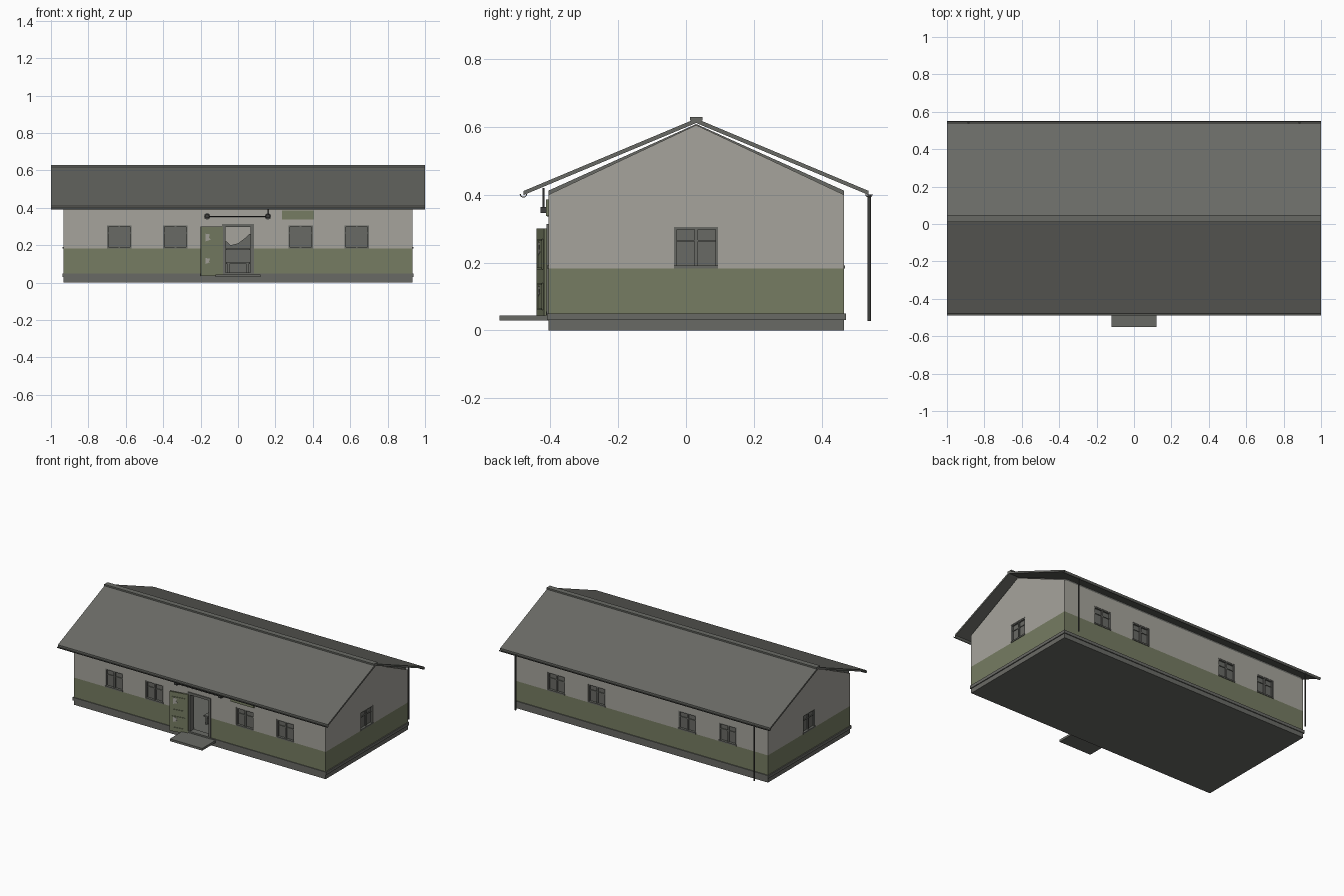
import bpy, bmesh, math
from mathutils import Matrix, Vector

if "Cube" in bpy.data.objects:
    bpy.data.objects.remove(bpy.data.objects["Cube"])


def srgb(r, g, b):
    f = lambda c: (c / 255 / 12.92) if c < 10 else ((c / 255 + 0.055) / 1.055) ** 2.4
    return (f(r), f(g), f(b), 1)


def material(name, *rgb):
    m = bpy.data.materials.new(name)
    m.diffuse_color = srgb(*rgb)
    m.use_nodes = True
    m.node_tree.nodes["Principled BSDF"].inputs["Base Color"].default_value = m.diffuse_color
    return m


PLASTER = material("pale_plaster", 166, 164, 156)
GREEN = material("olive_green", 118, 124, 98)
GREY = material("concrete_grey", 105, 106, 101)
DARK = material("dark_metal", 62, 63, 61)


def finish(name, bm, mats, matrix=Matrix()):
    me = bpy.data.meshes.new(name)
    bm.to_mesh(me)
    bm.free()
    for m in mats:
        me.materials.append(m)
    ob = bpy.data.objects.new(name, me)
    ob.matrix_world = matrix
    bpy.context.collection.objects.link(ob)
    return ob


def prism(name, pts, vec, mat, matrix=Matrix()):
    """Closed outline extruded along a vector."""
    bm = bmesh.new()
    f = bm.faces.new([bm.verts.new(p) for p in pts])
    r = bmesh.ops.extrude_face_region(bm, geom=[f], use_keep_orig=True)
    vs = [v for v in r["geom"] if isinstance(v, bmesh.types.BMVert)]
    bmesh.ops.translate(bm, verts=vs, vec=vec)
    bmesh.ops.recalc_face_normals(bm, faces=bm.faces)
    return finish(name, bm, [mat], matrix)


def box(name, x0, x1, y0, y1, z0, z1, mat, matrix=Matrix()):
    pts = [(x0, y0, z0), (x1, y0, z0), (x1, y1, z0), (x0, y1, z0)]
    return prism(name, pts, (0, 0, z1 - z0), mat, matrix)


def rod(name, a, b, r, mat, sides=10):
    a, b = Vector(a), Vector(b)
    m = Matrix.Translation((a + b) / 2) @ (b - a).to_track_quat("Z", "Y").to_matrix().to_4x4()
    bm = bmesh.new()
    bmesh.ops.create_cone(bm, cap_ends=True, segments=sides, radius1=r, radius2=r,
                          depth=(b - a).length, matrix=m)
    for f in bm.faces:
        f.smooth = len(f.verts) == 4
    return finish(name, bm, [mat])


def wall(name, half, openings, matrix):
    """Wall panel with rectangular openings, green below and plaster above."""
    us = sorted({-half, half} | {o[0] for o in openings} | {o[1] for o in openings})
    zs = sorted({0.05, 0.182, 0.40} | {o[2] for o in openings} | {o[3] for o in openings})
    bm = bmesh.new()
    grid = [[bm.verts.new((u, 0, z)) for z in zs] for u in us]
    for i in range(len(us) - 1):
        for j in range(len(zs) - 1):
            u, z = (us[i] + us[i + 1]) / 2, (zs[j] + zs[j + 1]) / 2
            if any(o[0] < u < o[1] and o[2] < z < o[3] for o in openings):
                continue
            f = bm.faces.new((grid[i][j], grid[i + 1][j], grid[i + 1][j + 1], grid[i][j + 1]))
            f.material_index = 0 if z < 0.182 else 1
    bmesh.ops.delete(bm, geom=[v for v in bm.verts if not v.link_faces], context="VERTS")
    ob = finish(name, bm, [GREEN, PLASTER], matrix)
    s = ob.modifiers.new("thickness", "SOLIDIFY")
    s.thickness, s.offset = 0.03, -1


W0, W1 = 0.185, 0.305      # window sill and head heights
HW = 0.065                 # window half width


def window(name, u, matrix):
    """Recessed two-leaf window with frame, mullion and crossbars."""
    m = matrix @ Matrix.Translation((u, 0, 0))
    box(name + "_pane", -HW, HW, 0.012, 0.018, W0, W1, GREY, m)
    for s in (-1, 1):
        box(name + "_jamb", s * HW, s * (HW - 0.008), 0.002, 0.014, W0, W1, GREY, m)
        box(name + "_crossbar", s * 0.004, s * (HW - 0.008), 0.007, 0.013, 0.262, 0.267, GREY, m)
    box(name + "_mullion", -0.005, 0.005, 0.004, 0.014, W0, W1, GREY, m)
    box(name + "_head", -HW, HW, 0.002, 0.014, W1 - 0.008, W1, GREY, m)
    box(name + "_sill", -HW, HW, -0.004, 0.014, W0 - 0.003, W0 + 0.006, GREY, m)


# Foundation with projecting ledge and front step
X, Y0, Y1, YC = 0.933, -0.405, 0.465, 0.03
box("foundation", -X, X, Y0, Y1, 0, 0.03, GREY)
box("foundation_ledge", -X - 0.006, X + 0.006, Y0 - 0.005, Y1 + 0.006, 0.03, 0.05, GREY)
box("front_step", -0.12, 0.12, -0.55, Y0, 0.029, 0.044, GREY)

# Walls and windows
sides = {
    "front": (0, (0, Y0, 0), X, (-0.635, -0.335, 0.335, 0.635)),
    "back": (180, (0, Y1, 0), X, (-0.635, -0.335, 0.335, 0.635)),
    "right": (90, (X, YC, 0), 0.435, (0,)),
    "left": (-90, (-X, YC, 0), 0.435, (0,)),
}
for side, (angle, loc, half, us) in sides.items():
    m = Matrix.Translation(loc) @ Matrix.Rotation(math.radians(angle), 4, "Z")
    holes = [(u - HW, u + HW, W0, W1) for u in us]
    if side == "front":
        holes.append((-0.08, 0.08, 0.05, 0.31))
    wall(side + "_wall", half, holes, m)
    for u in us:
        window(side + "_window", u, m)

# Gables and the inner roof lining
for s in (-1, 1):
    prism("gable", [(s * X, Y0, 0.40), (s * X, Y1, 0.40), (s * X, YC, 0.605)],
          (-s * 0.03, 0, 0), PLASTER)
    e = YC + s * 0.435
    prism("roof_lining", [(-X + 0.01, e, 0.40), (-X + 0.01, e, 0.412),
                          (-X + 0.01, YC, 0.608), (-X + 0.01, YC, 0.60)],
          (2 * X - 0.02, 0, 0), GREY)

# Roof slopes, gutters and ridge cap
for s, name in ((-1, "front"), (1, "back")):
    e = YC + s * 0.508
    prism(name + "_roof_slope", [(-1, e, 0.399), (-1, e, 0.411), (-1, YC, 0.624), (-1, YC, 0.611)],
          (2, 0, 0), GREY)
    # half-round gutter section
    c, R, r = e + s * 0.001, 0.011, 0.008
    arc = [math.pi * (1 + k / 6) for k in range(7)]
    pts = [(-1, c + R * math.cos(a), 0.402 + R * math.sin(a)) for a in arc]
    pts += [(-1, c + r * math.cos(a), 0.402 + r * math.sin(a)) for a in reversed(arc)]
    prism(name + "_gutter", pts, (2, 0, 0), GREY)
box("ridge_cap", -1, 1, YC - 0.018, YC + 0.018, 0.619, 0.629, GREY)

# Downpipes at the back corners
for x in (-0.885, 0.885):
    rod("downpipe", (x, 0.54, 0.028), (x, 0.54, 0.40), 0.005, DARK)

# Door frame
for s in (-1, 1):
    box("door_jamb", s * 0.068, s * 0.085, Y0 - 0.006, Y0 + 0.035, 0.045, 0.312, GREY)
box("door_head", -0.085, 0.085, Y0 - 0.006, Y0 + 0.035, 0.298, 0.314, GREY)
box("door_threshold", -0.08, 0.08, Y0 - 0.008, Y0 + 0.035, 0.045, 0.055, GREY)

# Open door leaf swung back towards the wall
hinge = Matrix.Translation((-0.08, -0.412, 0)) @ Matrix.Rotation(math.atan2(-0.022, -0.12), 4, "Z")
box("door_leaf", 0, 0.122, -0.004, 0.006, 0.036, 0.30, GREEN, hinge)
for z0, z1 in ((0.06, 0.14), (0.18, 0.27)):
    for a, b in ((0.018, 0.024), (0.098, 0.104)):
        box("door_panel_moulding", a, b, 0.006, 0.010, z0, z1, GREEN, hinge)
    for z in (z0, z1 - 0.006):
        box("door_panel_moulding", 0.018, 0.104, 0.006, 0.010, z, z + 0.006, GREEN, hinge)
    # worn patch in the panel
    prism("door_worn_patch", [(0.098, 0.006, z0 + 0.04), (0.098, 0.006, z1 - 0.008),
                              (0.072, 0.006, z1 - 0.012), (0.078, 0.006, z1 - 0.028),
                              (0.068, 0.006, z0 + 0.05)], (0, 0.001, 0), PLASTER, hinge)

# Interior seen through the doorway: broken partition and bench
prism("broken_partition", [(-0.15, -0.1, 0.05), (0.15, -0.1, 0.05), (0.15, -0.1, 0.26),
                           (0.06, -0.1, 0.26), (0.04, -0.1, 0.24), (0.0, -0.1, 0.21),
                           (-0.04, -0.1, 0.20), (-0.06, -0.1, 0.22), (-0.15, -0.1, 0.22)],
      (0, 0.015, 0), GREY)
box("bench_seat", -0.065, 0.065, -0.27, -0.2, 0.10, 0.11, GREY)
for s in (-1, 1):
    box("bench_leg", s * 0.045, s * 0.055, -0.265, -0.205, 0.05, 0.10, GREY)
box("shelf", -0.065, 0.065, -0.15, -0.1, 0.175, 0.182, GREY)

# Lamp rail above the door, with end blocks and feed conduit
rod("lamp_rail", (-0.16, -0.42, 0.354), (0.16, -0.42, 0.354), 0.003, DARK, 8)
for x in (-0.165, 0.16):
    box("lamp_rail_end", x - 0.01, x + 0.01, -0.428, Y0, 0.346, 0.364, DARK)
    rod("lamp_rail_wall_mount", (x, -0.41, 0.354), (x, Y0, 0.354), 0.018, DARK, 8)
rod("lamp_conduit", (0.16, -0.42, 0.36), (0.16, -0.42, 0.42), 0.003, DARK, 8)

# Blank green board under the eave
box("wall_board", 0.235, 0.405, Y0 - 0.008, Y0, 0.337, 0.386, GREEN)
